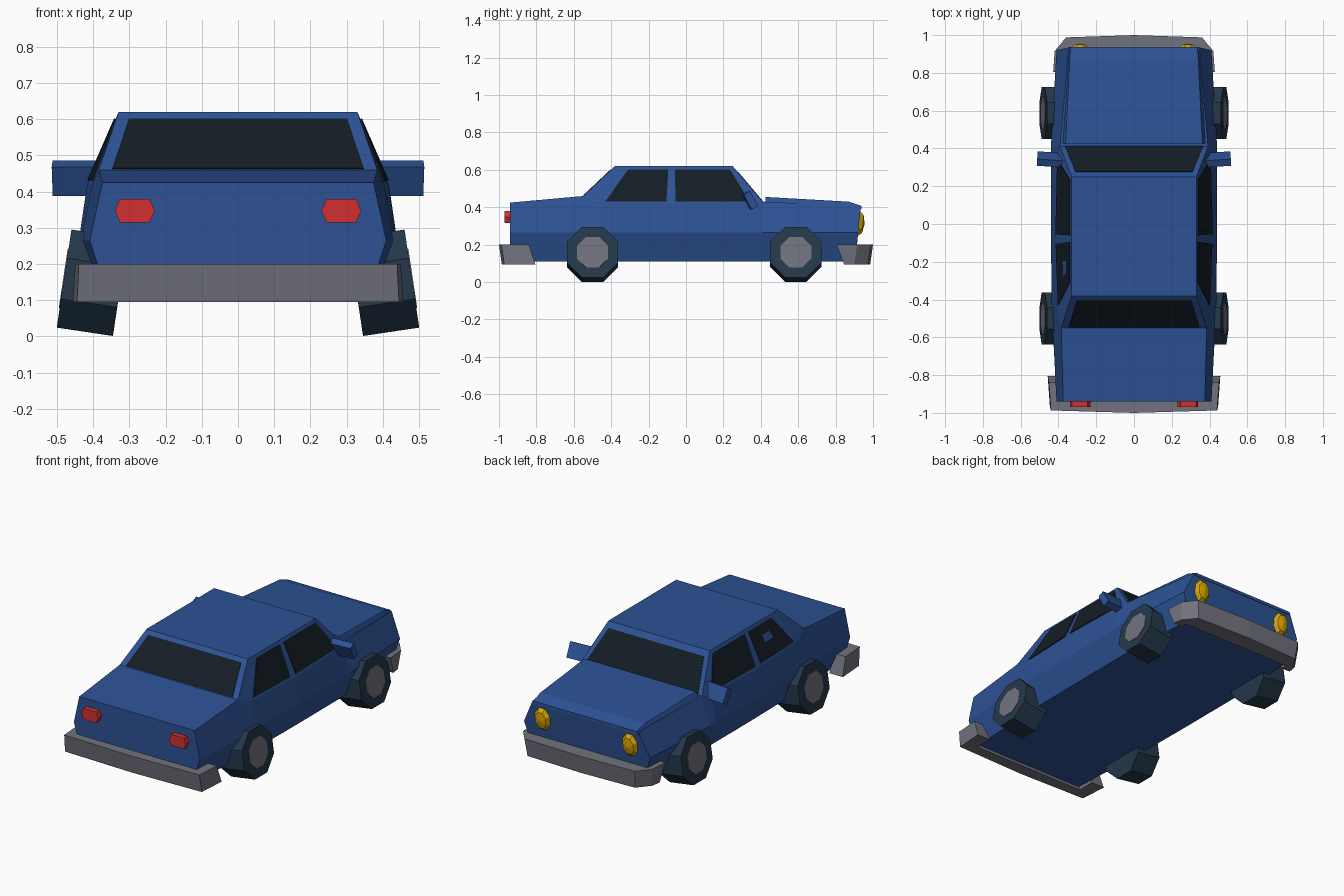
import bpy, bmesh
from math import radians, cos
from mathutils import Matrix, Vector
from mathutils.bvhtree import BVHTree

if "Cube" in bpy.data.objects:
    bpy.data.objects.remove(bpy.data.objects["Cube"])


def material(name, rgb):
    m = bpy.data.materials.new(name)
    m.diffuse_color = (*rgb, 1)
    m.use_nodes = True
    m.node_tree.nodes["Principled BSDF"].inputs["Base Color"].default_value = m.diffuse_color
    return m


BLUE = material("blue_paint", (0.026, 0.085, 0.30))
GLASS = material("dark_glass", (0.007, 0.012, 0.018))
TYRE = material("tyre", (0.018, 0.04, 0.07))
METAL = material("metal", (0.17, 0.17, 0.21))
RED = material("red_lamp", (0.65, 0.03, 0.03))
AMBER = material("amber_lamp", (0.68, 0.37, 0.0))


def finish(name, bm, mat, mirror=False):
    bmesh.ops.recalc_face_normals(bm, faces=bm.faces)
    me = bpy.data.meshes.new(name)
    bm.to_mesh(me)
    me.materials.append(mat)
    ob = bpy.data.objects.new(name, me)
    bpy.context.collection.objects.link(ob)
    if mirror:
        ob.modifiers.new("mirror", 'MIRROR')
    return ob


def loft(loops):
    """Closed skin through equal-length loops, capped at both ends."""
    bm = bmesh.new()
    rows = [[bm.verts.new(p) for p in lp] for lp in loops]
    n = len(rows[0])
    for a, b in zip(rows, rows[1:]):
        for i in range(n):
            j = (i + 1) % n
            bm.faces.new((a[i], a[j], b[j], b[i]))
    bm.faces.new(rows[0])
    bm.faces.new(rows[-1])
    return bm


def both(half):
    """Half outline on +x completed with its mirror image."""
    return half + [(-x, y, z) for x, y, z in reversed(half) if x > 0]


# Lower body: y, sill x, crease x, belt x, belt z, nose slant
body = [(-0.94, 0.36, 0.41, 0.375, 0.425, 0), (-0.55, 0.38, 0.43, 0.385, 0.46, 0),
        (-0.45, 0.385, 0.435, 0.403, 0.42, 0), (-0.06, 0.39, 0.44, 0.417, 0.42, 0),
        (0.35, 0.39, 0.44, 0.407, 0.42, 0), (0.41, 0.39, 0.44, 0.392, 0.43, 0),
        (0.935, 0.36, 0.41, 0.345, 0.405, 0.03)]
finish("body", loft([both([(s, y - n, 0.11), (c, y - n / 2, 0.265), (b, y, z)])
                     for y, s, c, b, z, n in body]), BLUE)

# Cabin: leaning sections from belt line to roof
roof_y = (-0.38, -0.36, -0.06, 0.22, 0.25)
cabin = loft([both([(b, y, z), (0.33, ry, 0.62)])
              for (y, s, c, b, z, n), ry in zip(body[1:6], roof_y)])
tree = BVHTree.FromBMesh(cabin)
finish("cabin", cabin, BLUE)

# Raised hood
hood = [(0.425, 0.385, 0.415, 0.362, 0.455), (0.87, 0.35, 0.40, 0.34, 0.43),
        (0.937, 0.345, 0.39, 0.335, 0.408)]
finish("hood", loft([both([(a, y, za), (b, y, zb)]) for y, a, za, b, zb in hood]), BLUE)


# Windows
def pane(name, pts, push, mirror=False):
    push = Vector(push)
    finish(name, loft([[Vector(p) - push for p in pts], [Vector(p) + push for p in pts]]),
           GLASS, mirror)


def side_pane(name, yz):
    pts = [tree.ray_cast(Vector((1, y, z)), Vector((-1, 0, 0)))[0] for y, z in yz]
    pane(name, pts, (0.004, 0, 0.002), True)


side_pane("rear_side_window", [(-0.43, 0.43), (-0.31, 0.6), (-0.095, 0.6), (-0.105, 0.43)])
side_pane("front_side_window", [(-0.055, 0.43), (-0.06, 0.6), (0.235, 0.6), (0.34, 0.43)])
pane("rear_window", both([(0.347, -0.547, 0.463), (0.302, -0.401, 0.6)]), (0, -0.002, 0.002))
pane("windshield", both([(0.365, 0.41, 0.43), (0.31, 0.275, 0.59)]), (0, 0.002, 0.002))


# Bumpers: U-shaped plan, top and bottom outlines
def bumper(name, top, bottom):
    finish(name, loft([both([(x, y, z) for x, y in o])
                       for o, z in ((bottom, 0.095), (top, 0.2))]), METAL)


bumper("rear_bumper",
       [(0, -1), (0.44, -0.987), (0.45, -0.84), (0.37, -0.84), (0.37, -0.91), (0, -0.91)],
       [(0, -0.985), (0.445, -0.972), (0.457, -0.805), (0.37, -0.805), (0.37, -0.91), (0, -0.91)])
bumper("front_bumper",
       [(0, 1), (0.36, 0.988), (0.42, 0.915), (0.428, 0.805), (0.36, 0.805), (0.36, 0.88), (0, 0.88)],
       [(0, 0.985), (0.35, 0.973), (0.41, 0.9), (0.42, 0.845), (0.36, 0.845), (0.36, 0.88), (0, 0.88)])


# Wheels: eight-sided, leaning in at the top
def drum(name, y, radius, depth, offset, mat):
    bm = bmesh.new()
    m = (Matrix.Translation((0.403, y, 0.148)) @ Matrix.Rotation(radians(-8.5), 4, 'Y')
         @ Matrix.Translation((offset, 0, 0)) @ Matrix.Rotation(radians(90), 4, 'Y')
         @ Matrix.Rotation(radians(22.5), 4, 'Z'))
    r = radius / cos(radians(22.5))
    bmesh.ops.create_cone(bm, cap_ends=True, segments=8, radius1=r, radius2=r,
                          depth=depth, matrix=m)
    finish(name, bm, mat, True)


for end, y in (("rear", -0.5), ("front", 0.587)):
    drum(end + "_tyres", y, 0.137, 0.157, 0, TYRE)
    drum(end + "_hubs", y, 0.083, 0.02, 0.071, METAL)

# Tail lamps
lamp = [(0.23, 0.347), (0.245, 0.315), (0.327, 0.315), (0.34, 0.347), (0.327, 0.38), (0.245, 0.38)]
finish("tail_lamps", loft([[(x, y, z) for x, z in lamp] for y in (-0.97, -0.93)]), RED, True)

# Headlamps: faceted domes
bm = bmesh.new()
bmesh.ops.create_uvsphere(
    bm, u_segments=8, v_segments=4, radius=1,
    matrix=Matrix.Translation((0.285, 0.924, 0.312)) @ Matrix.Rotation(radians(-6), 4, 'X')
    @ Matrix.Diagonal((0.052, 0.031, 0.072, 1)) @ Matrix.Rotation(radians(90), 4, 'X')
    @ Matrix.Rotation(radians(22.5), 4, 'Z'))
finish("headlamps", bm, AMBER, True)

# Door mirrors
bm = bmesh.new()
bmesh.ops.create_cube(
    bm, size=1,
    matrix=Matrix.Translation((0.445, 0.342, 0.437)) @ Matrix.Rotation(radians(4), 4, 'Z')
    @ Matrix.Rotation(radians(27), 4, 'X') @ Matrix.Diagonal((0.135, 0.04, 0.09, 1)))
finish("door_mirrors", bm, BLUE, True)
